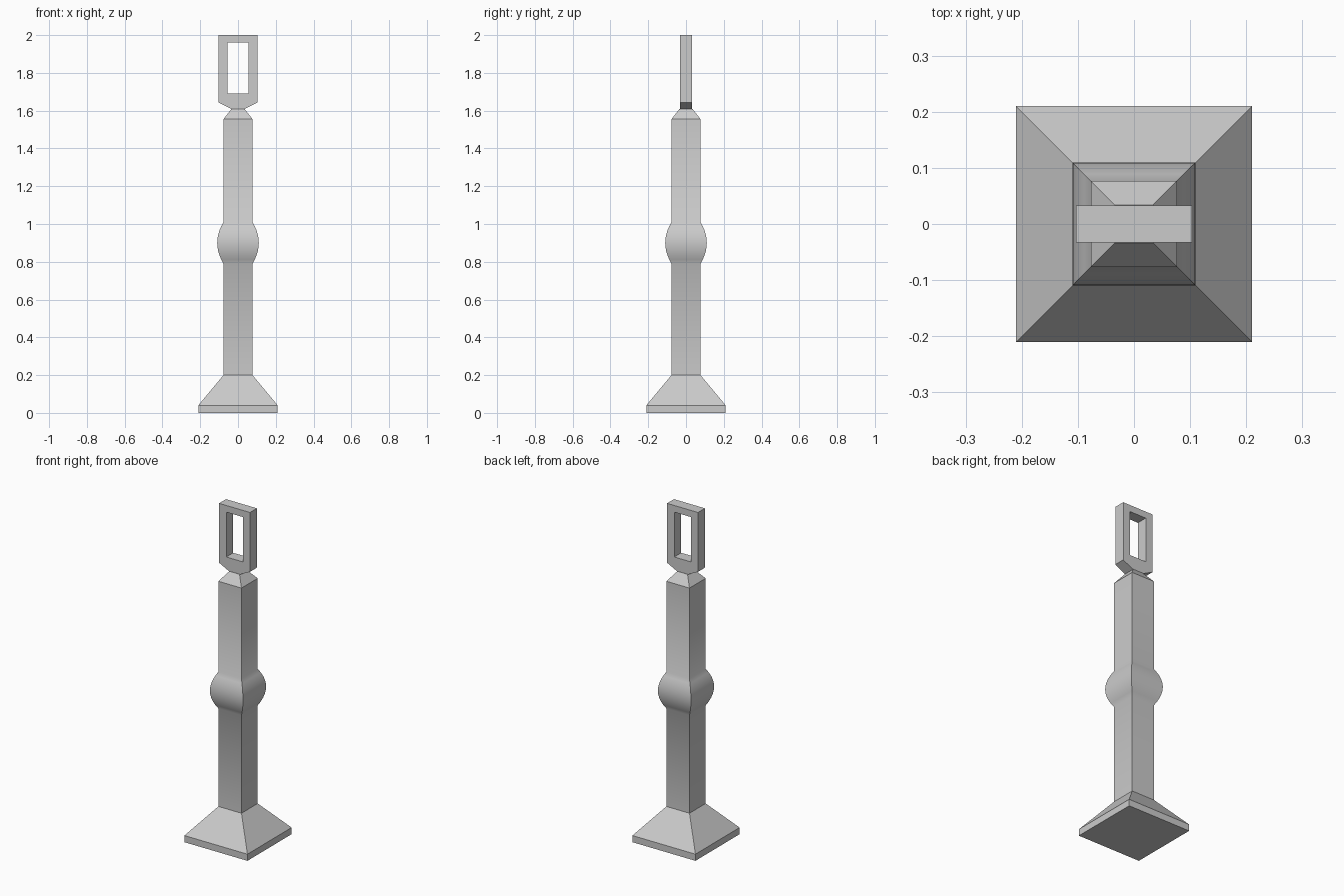
import bpy, bmesh, math

if "Cube" in bpy.data.objects:
    bpy.data.objects.remove(bpy.data.objects["Cube"])


def square_loft(name, profile):
    """Stack square rings of (half width, z) and skin them into a closed solid."""
    bm = bmesh.new()
    rings = [[bm.verts.new((sx * h, sy * h, z))
              for sx, sy in ((-1, -1), (1, -1), (1, 1), (-1, 1))]
             for h, z in profile]
    for low, high in zip(rings, rings[1:]):
        for i in range(4):
            j = (i + 1) % 4
            bm.faces.new((low[i], low[j], high[j], high[i]))
    bm.faces.new(rings[0][::-1])
    bm.faces.new(rings[-1])
    mesh = bpy.data.meshes.new(name)
    bm.to_mesh(mesh)
    bm.free()
    obj = bpy.data.objects.new(name, mesh)
    bpy.context.collection.objects.link(obj)
    return obj


def select_only(obj):
    bpy.ops.object.select_all(action='DESELECT')
    obj.select_set(True)
    bpy.context.view_layer.objects.active = obj


# Post: flared foot, square shaft with a rounded swelling, tapered cap
SHAFT, SWELL, STEPS = 0.077, 0.033, 10
bulge = []
for k in range(STEPS + 1):
    t = -1 + 2 * k / STEPS
    bulge.append((SHAFT + SWELL * (1 - t * t), 0.90 + 0.11 * t))
post = square_loft("post", [(0.21, 0), (0.21, 0.04), (SHAFT, 0.20)] + bulge
                   + [(SHAFT, 1.555), (0.034, 1.61)])
select_only(post)
bpy.ops.object.shade_smooth_by_angle(angle=math.radians(35))

# Top loop: flat plate with chamfered bottom corners and a rectangular opening
curve = bpy.data.curves.new("top_loop", 'CURVE')
curve.dimensions = '2D'
curve.fill_mode = 'BOTH'
curve.extrude = 0.033
outer = [(-0.034, 1.608), (0.034, 1.608), (0.103, 1.643),
         (0.103, 2.0), (-0.103, 2.0), (-0.103, 1.643)]
opening = [(-0.055, 1.69), (0.055, 1.69), (0.055, 1.96), (-0.055, 1.96)]
for outline in (outer, opening):
    spline = curve.splines.new('POLY')
    spline.points.add(len(outline) - 1)
    for point, (x, z) in zip(spline.points, outline):
        point.co = (x, z, 0, 1)
    spline.use_cyclic_u = True
loop = bpy.data.objects.new("top_loop", curve)
loop.rotation_euler.x = math.pi / 2
bpy.context.collection.objects.link(loop)
select_only(loop)
bpy.ops.object.convert(target='MESH')
bpy.ops.object.shade_flat()
